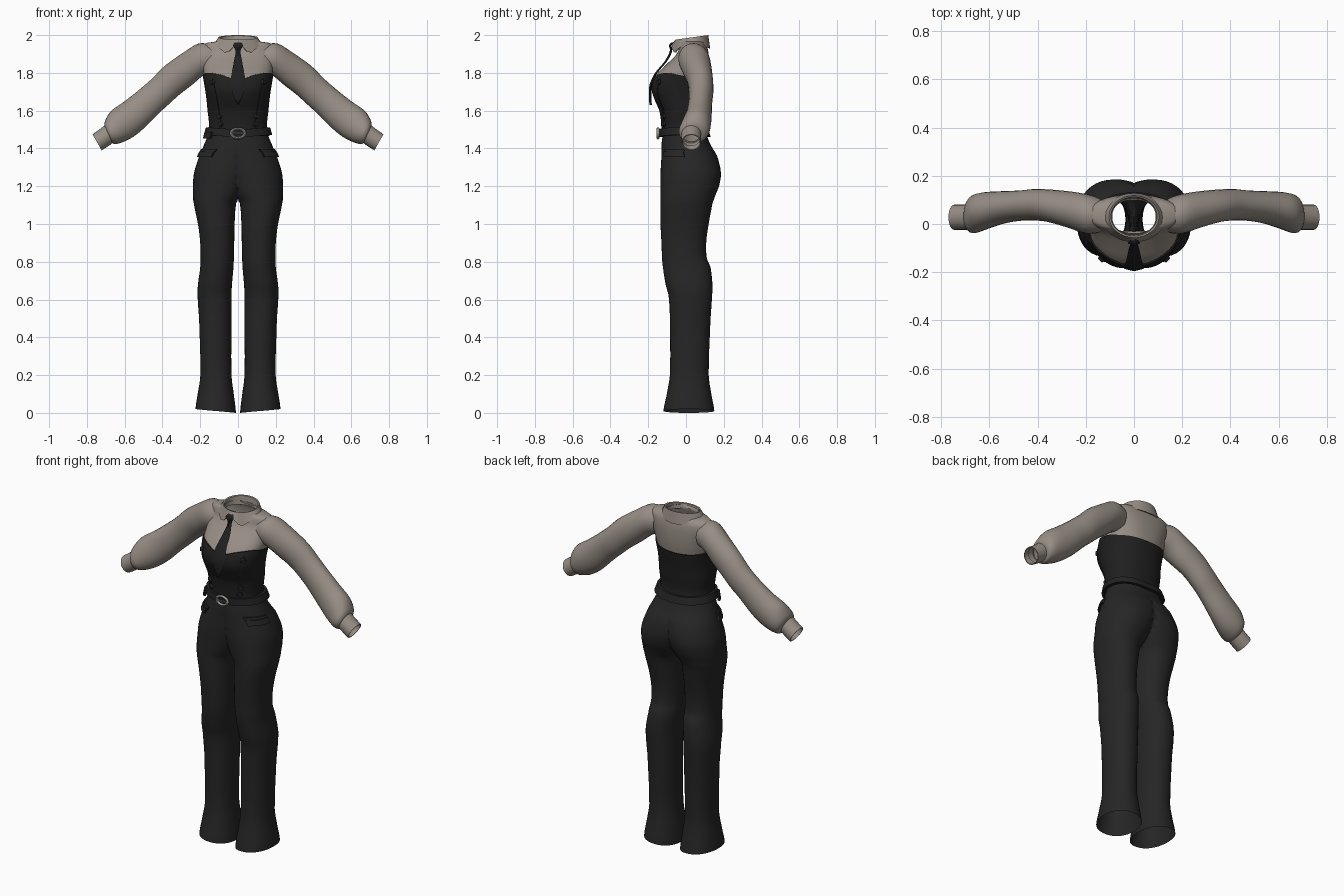
import bpy, bmesh, math
from math import sin, cos, pi, radians, exp
from mathutils import Vector, Matrix

if "Cube" in bpy.data.objects:
    bpy.data.objects.remove(bpy.data.objects["Cube"])


def material(name, rgb):
    m = bpy.data.materials.new(name)
    m.diffuse_color = (*rgb, 1)
    m.use_nodes = True
    m.node_tree.nodes["Principled BSDF"].inputs["Base Color"].default_value = m.diffuse_color
    return m


BLOUSE = material("warm grey cotton", (0.31, 0.27, 0.235))
WOOL = material("charcoal wool", (0.019, 0.019, 0.019))
SATIN = material("black satin", (0.014, 0.014, 0.014))
LEATHER = material("black leather", (0.017, 0.017, 0.018))
SILVER = material("dull silver", (0.32, 0.3, 0.27))


def spline(rows, t):
    """Smooth curve through table rows, t counted in rows."""
    n = len(rows) - 1
    i = min(int(t), n - 1)
    f = t - i
    a, b, c, d = (rows[min(max(k, 0), n)] for k in (i - 1, i, i + 1, i + 2))
    return [q + f / 2 * (r - p + f * (2*p - 5*q + 4*r - s + f * (3*(q - r) + s - p)))
            for p, q, r, s in zip(a, b, c, d)]


def at_key(rows, z):
    """Row values where the first (rising) column equals z."""
    i = 0
    while i < len(rows) - 2 and z > rows[i + 1][0]:
        i += 1
    f = (z - rows[i][0]) / (rows[i + 1][0] - rows[i][0])
    return spline(rows, i + min(max(f, 0), 1))[1:]


def finish(name, bm, mat, mirror=False):
    bmesh.ops.recalc_face_normals(bm, faces=bm.faces)
    me = bpy.data.meshes.new(name)
    bm.to_mesh(me)
    bm.free()
    me.materials.append(mat)
    ob = bpy.data.objects.new(name, me)
    bpy.context.collection.objects.link(ob)
    if mirror:
        ob.modifiers.new("mirror", 'MIRROR').merge_threshold = 0.0005
    return ob


def loft(name, rings, mat, mirror=False, cap=False, cyclic=False, drop_seam=False):
    bm = bmesh.new()
    vs = [[bm.verts.new(p) for p in r] for r in rings]
    pairs = list(zip(vs, vs[1:])) + ([(vs[-1], vs[0])] if cyclic else [])
    for a, b in pairs:
        for i in range(len(a)):
            j = (i + 1) % len(a)
            quad = (a[i], a[j], b[j], b[i])
            if not (drop_seam and all(v.co.x < 1e-5 for v in quad)):
                bm.faces.new(quad)
    if cap:
        bm.faces.new(vs[0])
        bm.faces.new(vs[-1])
    if drop_seam:
        bmesh.ops.delete(bm, geom=[v for v in bm.verts if not v.link_faces], context='VERTS')
    return finish(name, bm, mat, mirror)


def spow(v, p):
    return math.copysign(abs(v) ** p, v)


# Body tables: z, half width, front y, back y
TORSO = [(1.45, .165, -.125, .115), (1.52, .148, -.125, .095), (1.60, .155, -.135, .10),
         (1.66, .161, -.163, .105), (1.71, .168, -.182, .112), (1.76, .176, -.176, .118),
         (1.80, .183, -.15, .122), (1.85, .187, -.098, .123), (1.90, .192, -.05, .12),
         (1.94, .192, -.035, .112), (1.958, .17, -.03, .10), (1.97, .09, -.04, .10)]
# z, leg centre x, half width, front y, back y
LEG = [(0.0, .118, .107, -.12, .15), (.08, .118, .098, -.105, .137), (.2, .117, .082, -.085, .12),
       (.5, .12, .086, -.085, .13), (.62, .124, .09, -.092, .138), (.68, .122, .09, -.108, .14),
       (.77, .112, .088, -.122, .13), (.82, .11, .088, -.127, .11), (.9, .11, .09, -.13, .107),
       (1.0, .115, .097, -.135, .12), (1.11, .122, .112, -.135, .14), (1.15, .11, .128, -.135, .155),
       (1.2, .095, .143, -.135, .175), (1.27, .075, .158, -.135, .185), (1.36, .035, .17, -.13, .165),
       (1.42, 0, .18, -.13, .13), (1.48, 0, .157, -.122, .108)]


def torso(z, t, off=0.0):
    w, yf, yb = at_key(TORSO, z)
    x = (w + off) * spow(cos(t), .85)
    y = (yf + yb) / 2 + ((yb - yf) / 2 + off) * spow(sin(t), .9)
    if sin(t) < 0:   # hollow between the cups
        y += .018 * exp(-((z - 1.73) / .05) ** 2 - (x / .035) ** 2)
    return Vector((x, y, z))


def leg(z, t, off=0.0):
    cx, w, yf, yb = at_key(LEG, z)
    x = cx + (w + off) * spow(cos(t), .92)
    y = (yf + yb) / 2 + ((yb - yf) / 2 + off) * spow(sin(t), .92)
    hem = .01 * (1 + cos(t)) * max(0, 1 - z / .1)
    return Vector((max(x, 0), y, z + hem))


def around(n):
    return [2 * pi * i / n for i in range(n)]


def band(name, surf, t0, t1, z0, z1, o0, o1, mat, mirror=False, full=False, lift=0.0):
    """Strip with thickness that hugs a body surface between two angles."""
    n = 48 if full else 10
    rings = []
    for i in range(n):
        t = t0 + (t1 - t0) * i / (n if full else n - 1)
        up = Vector((0, 0, lift * abs(cos(t))))
        rings.append([surf(z, t, o) + up for z, o in ((z0, o0), (z0, o1), (z1, o1), (z1, o0))])
    loft(name, rings, mat, mirror, cap=not full, cyclic=full)


# Trousers: one half, mirrored
heights = [LEG[i][0] + (LEG[i + 1][0] - LEG[i][0]) * k / 3 for i in range(len(LEG) - 1) for k in range(3)]
loft("trousers", [[leg(z, t) for t in around(40)] for z in heights + [1.48]], WOOL,
     mirror=True, drop_seam=True)

# Pocket welts and flaps
band("pocket_welt", leg, radians(-58), radians(-6), 1.383, 1.398, -.004, .008, WOOL, True)
band("pocket_flap", leg, radians(-56), radians(-8), 1.355, 1.385, -.004, .013, WOOL, True)

# Blouse body
loft("blouse_body", [[torso(1.70 + .27 * k / 24, t) for t in around(48)] for k in range(25)], BLOUSE)

# Strapless corset with a curved top edge: angle from the front, edge height
EDGE = [(0, 1.765), (.45, 1.79), (1.0, 1.80), (1.6, 1.785), (2.2, 1.765), (3.15, 1.755)]


def edge(t):
    return at_key(EDGE, math.acos(max(-1, min(1, -sin(t)))))[0]


loft("corset", [[torso(1.465 + (edge(t) - 1.465) * k / 20, t, .006) for t in around(64)]
                for k in range(21)] + [[torso(edge(t), t, -.002) for t in around(64)]], SATIN)

# Corset straps and their small studs
rings = []
for k in range(15):
    z, a = 1.51 + .26 * k / 14, radians(-58 + 13 * k / 14)
    rings.append([torso(z, a + d, o) for d, o in ((-.03, .004), (-.03, .010), (.03, .010), (.03, .004))])
loft("corset_strap", rings, LEATHER, mirror=True, cap=True)
for z, deg in ((1.75, -45), (1.57, -55), (1.53, -57)):
    a = radians(deg)
    turn = Vector((cos(a), sin(a), 0)).to_track_quat('Z', 'Y').to_matrix().to_4x4()
    bm = bmesh.new()
    bmesh.ops.create_cone(bm, cap_ends=True, segments=8, radius1=.016, radius2=.012, depth=.014,
                          matrix=Matrix.Translation(torso(z, a, .010)) @ turn)
    finish("strap_stud", bm, LEATHER, True)

# Belt, loose tail and oval buckle
band("belt", torso, 0, 2 * pi, 1.46, 1.50, 0, .018, LEATHER, full=True, lift=.012)
band("belt_tail", torso, radians(196), radians(222), 1.452, 1.488, .016, .028, LEATHER)
loft("buckle", [[((.035 + .008 * cos(b)) * cos(a), -.148 + .008 * sin(b),
                  1.48 + (.025 + .007 * cos(b)) * sin(a)) for b in around(8)] for a in around(28)],
     SILVER, cyclic=True)
loft("buckle_prong", [[(x, -.152 + .004 * sin(b), 1.48 + .004 * cos(b)) for b in around(6)]
                      for x in (-.036, .036)], SILVER, cap=True)

# Sleeves: top edge x, z, bottom edge x, z, centre y, half depth
SLEEVE = [(.14, 1.95, .14, 1.80, .035, .07), (.21, 1.955, .185, 1.785, .042, .082),
          (.30, 1.90, .245, 1.735, .06, .076), (.39, 1.835, .31, 1.685, .075, .068),
          (.46, 1.765, .365, 1.635, .08, .065), (.53, 1.705, .42, 1.585, .076, .063),
          (.60, 1.65, .50, 1.505, .068, .068), (.67, 1.60, .565, 1.455, .055, .077),
          (.70, 1.555, .62, 1.43, .042, .08), (.707, 1.53, .655, 1.423, .035, .067),
          (.706, 1.515, .668, 1.435, .03, .046)]
CUFF = [(.704, 1.513, .668, 1.437, .028, .045), (.706, 1.522, .664, 1.428, .028, .052),
        (.737, 1.498, .691, 1.409, .028, .052), (.77, 1.475, .722, 1.39, .028, .052),
        (.768, 1.471, .724, 1.394, .028, .047), (.74, 1.49, .697, 1.415, .028, .046)]


def tube_ring(row, n=24):
    xu, zu, xl, zl, y, r = row
    c, e = Vector(((xu + xl) / 2, y, (zu + zl) / 2)), Vector(((xu - xl) / 2, 0, (zu - zl) / 2))
    return [c + e * cos(a) + Vector((0, r * sin(a), 0)) for a in around(n)]


steps = 4 * (len(SLEEVE) - 1)
loft("sleeve", [tube_ring(spline(SLEEVE, k / 4)) for k in range(steps + 1)], BLOUSE, mirror=True)
loft("cuff", [tube_ring(r) for r in CUFF], BLOUSE, mirror=True)

# Folded collar: stand, fold and pointed outer leaf
LEAF = [(0, 1.955), (.25, 1.93), (.5, 1.905), (.85, 1.93), (1.3, 1.95), (2.2, 1.94), (3.15, 1.93)]


def collar_ring(w, yf, yb, zfun):
    return [((w * cos(t)), (yf + yb) / 2 + (yb - yf) / 2 * sin(t), zfun(t)) for t in around(32)]


def leaf(t):
    return at_key(LEAF, math.acos(max(-1, min(1, -sin(t)))))[0]


loft("collar", [collar_ring(.092, -.045, .105, lambda t: 1.945),
                collar_ring(.096, -.05, .112, lambda t: 1.985 + .012 * sin(t)),
                collar_ring(.104, -.056, .118, lambda t: 1.988 + .012 * sin(t)),
                collar_ring(.13, -.075, .128, leaf),
                collar_ring(.124, -.068, .122, leaf)], BLOUSE)

# Necktie: z, half width, y
TIE = [(1.962, .017, -.07), (1.945, .026, -.084), (1.915, .013, -.08), (1.86, .022, -.108),
       (1.80, .033, -.158), (1.74, .042, -.186), (1.69, .029, -.19), (1.63, .002, -.188)]
rows = [spline(TIE, k / 3) for k in range(3 * (len(TIE) - 1) + 1)]
loft("necktie", [[(-w, y + .003, z), (0, y - .006, z), (w, y + .003, z), (0, y + .007, z)]
                 for z, w, y in rows], SATIN, cap=True)

# Smooth shading with sharp edges kept
for ob in bpy.context.collection.objects:
    ob.select_set(True)
    bpy.context.view_layer.objects.active = ob
bpy.ops.object.shade_smooth_by_angle(angle=radians(45))
